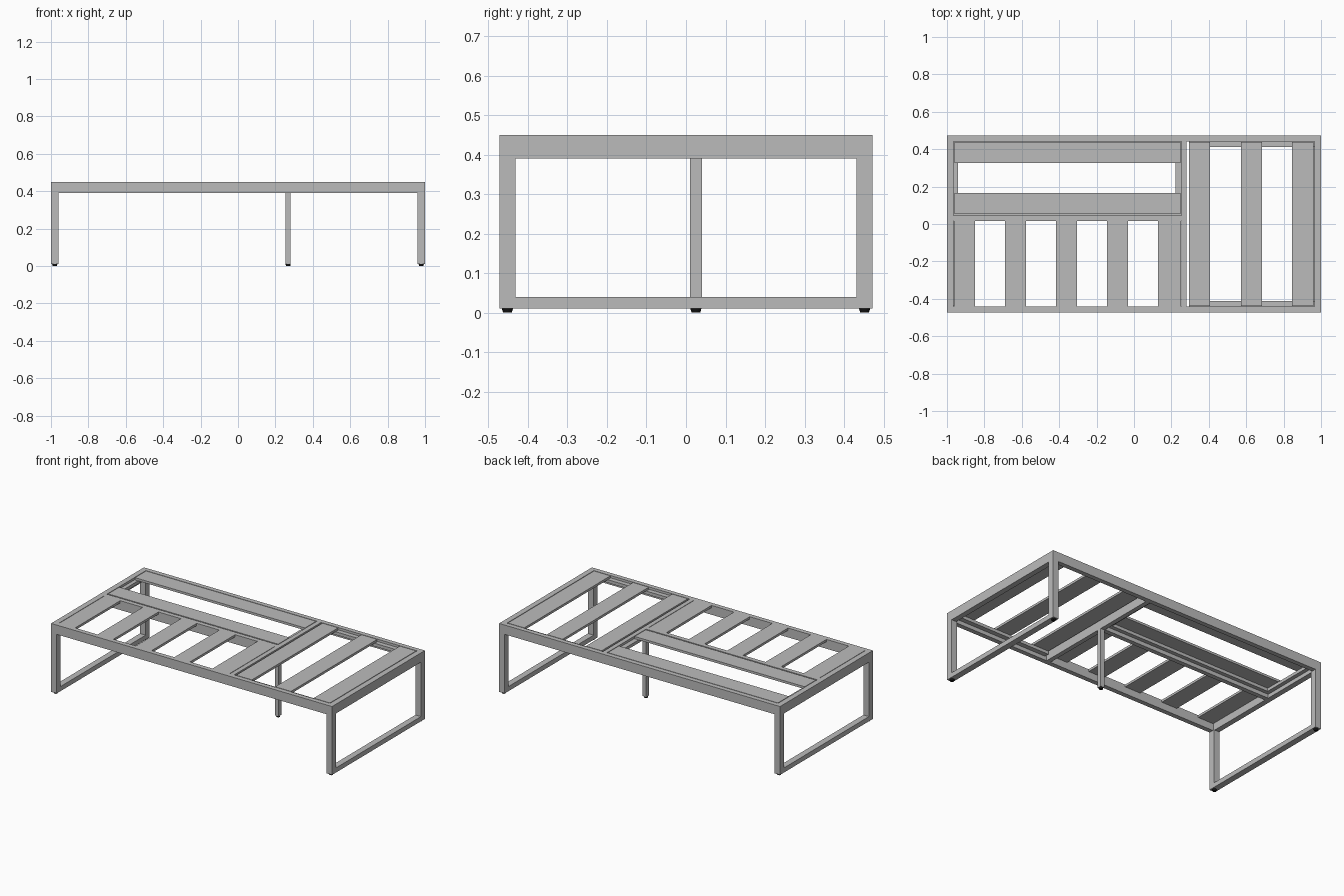
import bpy

cube = bpy.data.objects.get("Cube")
if cube:
    bpy.data.objects.remove(cube, do_unlink=True)


def material(name, value):
    mat = bpy.data.materials.new(name)
    mat.use_nodes = True
    colour = (value, value, value, 1)
    mat.diffuse_color = colour
    mat.node_tree.nodes["Principled BSDF"].inputs["Base Color"].default_value = colour
    return mat


GREY = material("grey metal", 0.5)
BLACK = material("black rubber", 0.008)


def box(name, x, y, z):
    """Box spanning the given (low, high) pairs."""
    spans = (x, y, z)
    bpy.ops.mesh.primitive_cube_add(size=1, location=[(a + b) / 2 for a, b in spans])
    obj = bpy.context.object
    obj.name = name
    obj.scale = [b - a for a, b in spans]
    bpy.ops.object.transform_apply(location=False, rotation=False, scale=True)
    obj.data.materials.append(GREY)


def foot(name, x, y):
    bpy.ops.mesh.primitive_cone_add(vertices=20, radius1=0.011, radius2=0.014,
                                    depth=0.01, location=(x, y, 0.005))
    obj = bpy.context.object
    obj.name = name
    obj.data.materials.append(BLACK)
    bpy.ops.object.shade_smooth_by_angle()


HALF_Y, BOTTOM, TOP = 0.472, 0.39, 0.45
INNER_X, INNER_Y = 0.965, 0.442
BEAM = (BOTTOM, TOP)
SLAT = (0.435, TOP)
LEDGE = (0.415, 0.435)


def span(side, inner, outer):
    return tuple(sorted((side * inner, side * outer)))


# Outer frame, end hoops and corner feet
for side, label in ((-1, "right"), (1, "left")):
    ends = span(side, INNER_X, 1)
    hoop = span(side, 0.96, 1)
    box(label + "_end_beam", ends, (-HALF_Y, HALF_Y), BEAM)
    box(label + "_floor_rail", hoop, (-0.432, 0.432), (0.01, 0.04))
    for depth, place in ((-1, "front"), (1, "back")):
        box(f"{place}_{label}_leg", hoop, span(depth, 0.432, HALF_Y), (0.01, BOTTOM))
        foot(f"{place}_{label}_foot", side * 0.98, depth * 0.452)
for depth, place in ((-1, "front"), (1, "back")):
    box(place + "_beam", (-INNER_X, INNER_X), span(depth, INNER_Y, HALF_Y), BEAM)

# Dividing beams and the middle leg
box("cross_beam", (0.253, 0.282), (-INNER_Y, INNER_Y), BEAM)
box("long_beam", (-INNER_X, 0.253), (0.016, 0.045), BEAM)
box("middle_leg", (0.255, 0.282), (0.01, 0.04), (0.01, BOTTOM))
foot("middle_foot", 0.268, 0.025)

# Front panel: five cross slats
for i, x in enumerate(((-0.962, -0.85), (-0.69, -0.578), (-0.417, -0.305),
                       (-0.144, -0.032), (0.128, 0.25))):
    box(f"front_slat_{i + 1}", x, (-INNER_Y, 0.016), SLAT)

# Back panel: two long slats on end ledges
for i, y in enumerate(((0.053, 0.166), (0.326, 0.438))):
    box(f"back_slat_{i + 1}", (-0.961, 0.249), y, SLAT)
for i, x in enumerate(((-INNER_X, -0.94), (0.222, 0.253))):
    box(f"back_ledge_{i + 1}", x, (0.045, INNER_Y), LEDGE)
box("back_ledge_inner", (-0.94, 0.222), (0.045, 0.07), LEDGE)
box("back_ledge_outer", (-0.94, 0.222), (0.417, INNER_Y), LEDGE)

# Side panel: three cross slats on front and back ledges
for i, x in enumerate(((0.294, 0.406), (0.572, 0.684), (0.845, 0.961))):
    box(f"side_slat_{i + 1}", x, (-0.438, 0.438), SLAT)
for depth, place in ((-1, "front"), (1, "back")):
    box(place + "_side_ledge", (0.294, INNER_X), span(depth, 0.412, INNER_Y), LEDGE)
